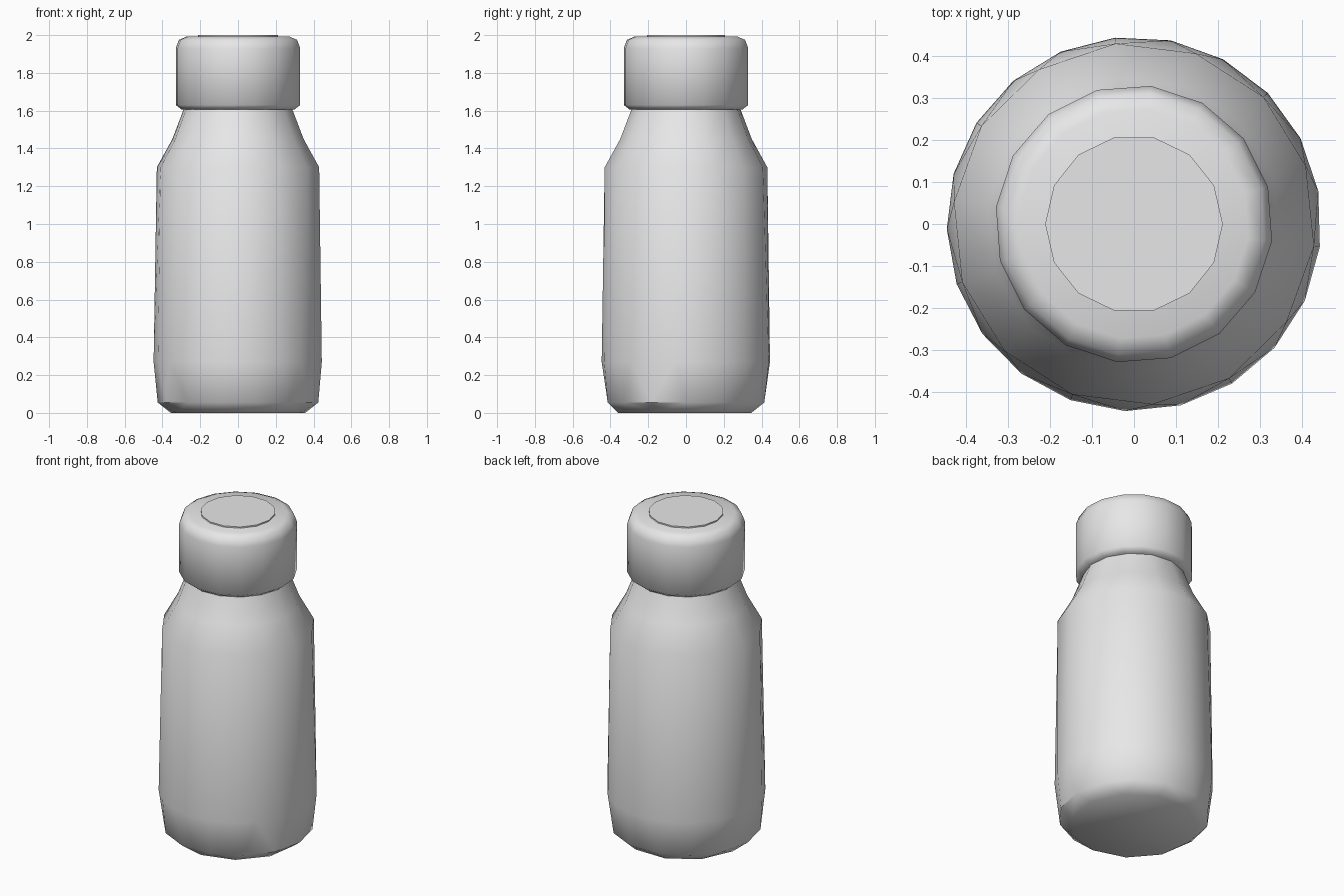
import bpy, bmesh
from math import cos, sin, tau, radians

cube = bpy.data.objects.get("Cube")
if cube:
    bpy.data.objects.remove(cube)

grey = bpy.data.materials.new("light_grey")
grey.use_nodes = True
colour = (0.8, 0.8, 0.8, 1)
grey.diffuse_color = colour
grey.node_tree.nodes["Principled BSDF"].inputs["Base Color"].default_value = colour


def lathe(name, rings, sharp):
    """Bridge rings of (radius, height, sides, turn in degrees) and cap both ends."""
    bm = bmesh.new()
    loops = []
    for radius, z, sides, turn in rings:
        verts = []
        for i in range(sides):
            a = tau * i / sides + radians(turn)
            verts.append(bm.verts.new((radius * cos(a), radius * sin(a), z)))
        loops.append([bm.edges.new((verts[i - 1], verts[i])) for i in range(sides)])
    for lower, upper in zip(loops, loops[1:]):
        bmesh.ops.bridge_loops(bm, edges=lower + upper)
    for end in (loops[0], loops[-1]):
        bmesh.ops.contextual_create(bm, geom=end)
    bmesh.ops.recalc_face_normals(bm, faces=bm.faces)
    mesh = bpy.data.meshes.new(name)
    bm.to_mesh(mesh)
    bm.free()
    mesh.materials.append(grey)
    obj = bpy.data.objects.new(name, mesh)
    bpy.context.collection.objects.link(obj)
    bpy.ops.object.select_all(action="DESELECT")
    obj.select_set(True)
    bpy.context.view_layer.objects.active = obj
    bpy.ops.object.shade_smooth_by_angle(angle=radians(sharp))
    return obj


# Bottle: chamfered base, slightly tapered body, sloping shoulder and neck
lathe("bottle_body", [
    (0.36, 0.0, 11, 8),
    (0.425, 0.055, 14, 0),
    (0.447, 0.27, 21, -7),
    (0.433, 1.30, 14, -7),
    (0.35, 1.45, 14, -7),
    (0.285, 1.62, 14, -7),
], 40)

# Screw cap with rounded rims
lathe("cap", [
    (0.30, 1.605, 16, -7),
    (0.332, 1.63, 16, -7),
    (0.332, 1.93, 16, -7),
    (0.315, 1.975, 16, -7),
    (0.275, 1.992, 16, -7),
], 60)

# Thin raised disc on top of the cap
lathe("cap_disc", [
    (0.212, 1.988, 14, 0),
    (0.212, 2.0, 14, 0),
], 40)
